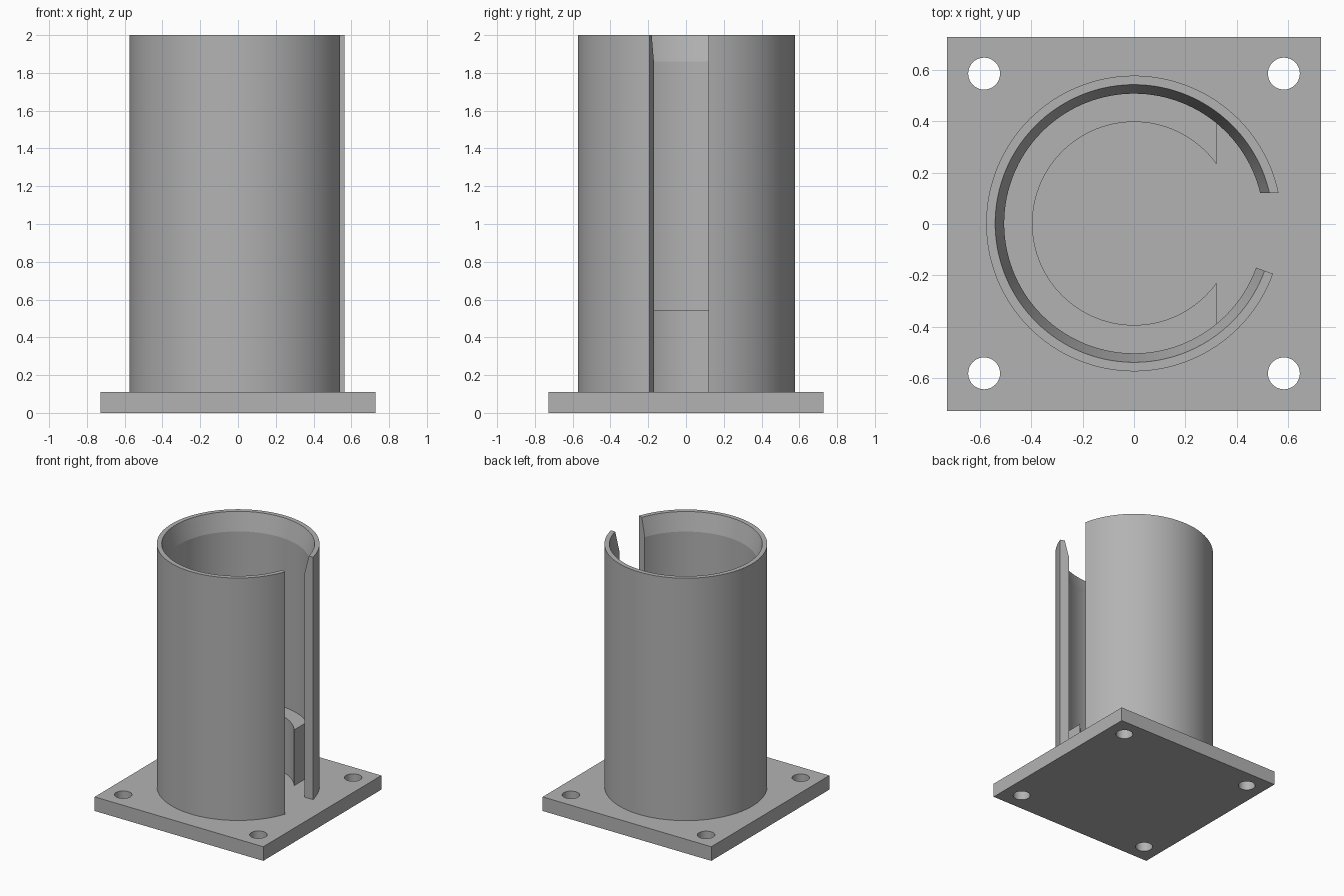
import bpy, bmesh
from math import sin, cos, asin, acos, pi, tau, radians

if "Cube" in bpy.data.objects:
    bpy.data.objects.remove(bpy.data.objects["Cube"])

PLATE_HALF, PLATE_TOP = 0.727, 0.11
HOLE_OFFSET, HOLE_RADIUS = 0.583, 0.062
CENTRE_Y = 0.002

grey = bpy.data.materials.new("plain grey")
grey.use_nodes = True
COLOUR = (0.45, 0.45, 0.45, 1)
grey.diffuse_color = COLOUR
grey.node_tree.nodes["Principled BSDF"].inputs["Base Color"].default_value = COLOUR


def finish(obj):
    obj.data.materials.clear()
    obj.data.materials.append(grey)
    bpy.ops.object.select_all(action='DESELECT')
    obj.select_set(True)
    bpy.context.view_layer.objects.active = obj
    bpy.ops.object.shade_smooth_by_angle(angle=radians(12))


def open_sweep(name, profile, start, end, steps):
    """Turn a closed (radius, z) profile about z; start and end give the angle for a radius."""
    bm = bmesh.new()
    rings = []
    for i in range(steps + 1):
        ring = []
        for r, z in profile:
            a = start(r) + (end(r) - start(r)) * i / steps
            ring.append(bm.verts.new((r * cos(a), r * sin(a) + CENTRE_Y, z)))
        rings.append(ring)
    n = len(profile)
    for a, b in zip(rings, rings[1:]):
        for j in range(n):
            k = (j + 1) % n
            bm.faces.new((a[j], a[k], b[k], b[j]))
    bm.faces.new(rings[0])
    bm.faces.new(rings[-1])
    bmesh.ops.recalc_face_normals(bm, faces=bm.faces)
    mesh = bpy.data.meshes.new(name)
    bm.to_mesh(mesh)
    bm.free()
    obj = bpy.data.objects.new(name, mesh)
    bpy.context.collection.objects.link(obj)
    finish(obj)


# Base plate: square outline with four bolt holes
curve = bpy.data.curves.new("base_plate", 'CURVE')
curve.dimensions = '2D'
curve.fill_mode = 'BOTH'
curve.extrude = PLATE_TOP / 2


def outline(points):
    spline = curve.splines.new('POLY')
    spline.points.add(len(points) - 1)
    for p, (x, y) in zip(spline.points, points):
        p.co = (x, y, 0, 1)
    spline.use_cyclic_u = True


corners = [(-1, -1), (1, -1), (1, 1), (-1, 1)]
outline([(x * PLATE_HALF, y * PLATE_HALF) for x, y in corners])
for x, y in corners:
    outline([(x * HOLE_OFFSET + HOLE_RADIUS * cos(tau * i / 40),
              y * HOLE_OFFSET + HOLE_RADIUS * sin(tau * i / 40) + CENTRE_Y) for i in range(40)])
plate = bpy.data.objects.new("base_plate", curve)
plate.location.z = PLATE_TOP / 2
bpy.context.collection.objects.link(plate)
bpy.context.view_layer.objects.active = plate
plate.select_set(True)
bpy.ops.object.convert(target='MESH')
plate = bpy.context.view_layer.objects.active
bm = bmesh.new()
bm.from_mesh(plate.data)
bmesh.ops.remove_doubles(bm, verts=bm.verts, dist=0.0001)
bmesh.ops.recalc_face_normals(bm, faces=bm.faces)
bm.to_mesh(plate.data)
bm.free()
finish(plate)

# Slotted tube: flared mouth, one slot edge flat, the other radial
open_sweep("slotted_tube",
           [(0.505, 0.1), (0.575, 0.1), (0.575, 2), (0.54, 2), (0.505, 1.86)],
           lambda r: asin(0.118 / r), lambda r: tau - radians(19.9), 120)

# Inner support ledge, cut flat across its open side
open_sweep("support_ledge",
           [(0.395, 0.1), (0.53, 0.1), (0.53, 0.545), (0.395, 0.545)],
           lambda r: acos(0.32 / r), lambda r: tau - acos(0.32 / r), 96)
